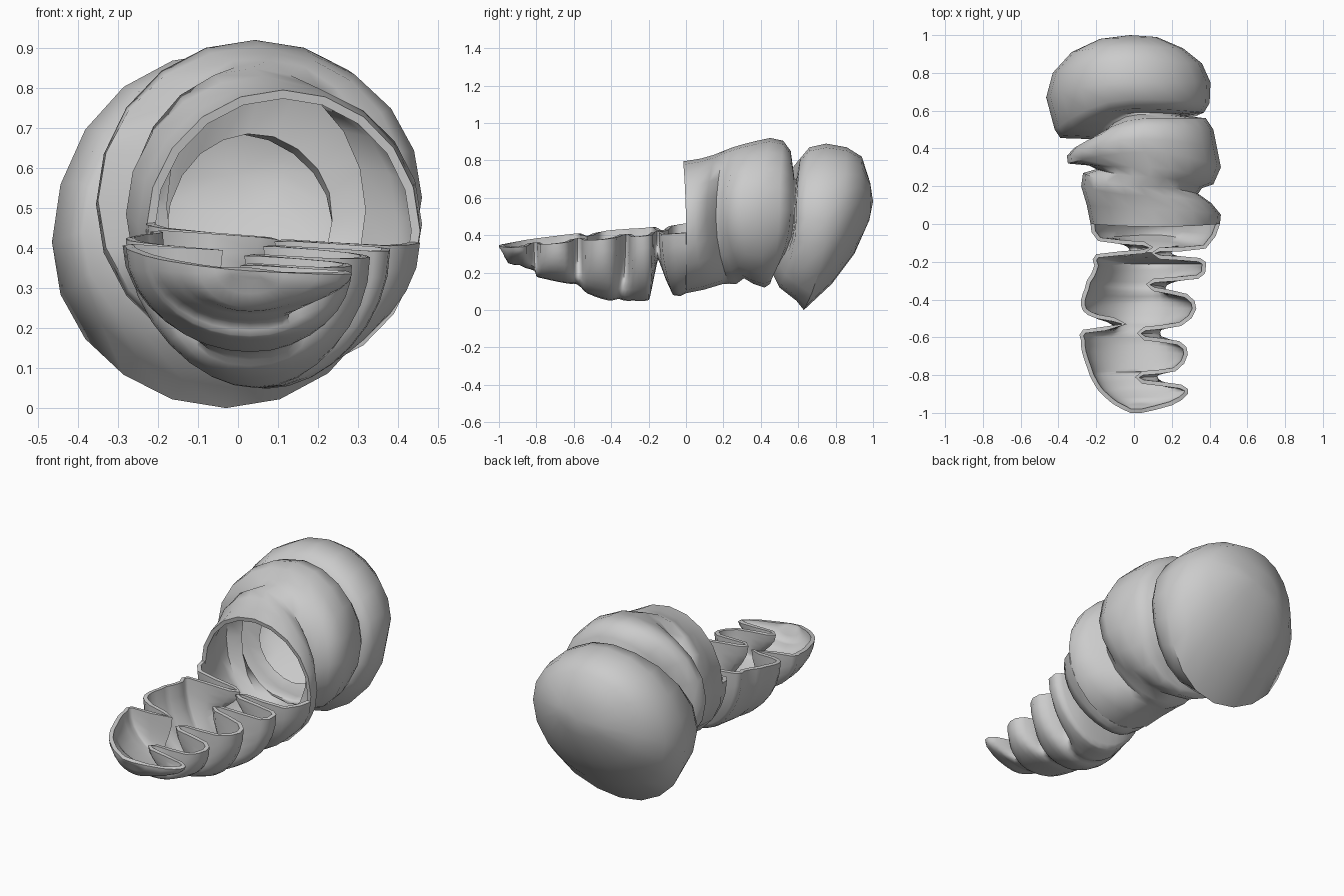
import bpy
from math import sin, cos, pi, radians

# Closed rear body: y,x of right side / y,x of left side / y,z of underside / y,z of top
BODY = [
    (0, .455, 0, -.23, 0, .09, -.015, .795),
    (.05, .46, .10, -.25, .10, .11, .08, .81),
    (.11, .41, .20, -.28, .20, .14, .15, .83),
    (.16, .34, .27, -.27, .23, .14, .20, .85),
    (.19, .36, .29, -.20, .27, .14, .25, .87),
    (.21, .42, .31, -.24, .31, .17, .30, .885),
    (.30, .46, .32, -.35, .36, .14, .38, .905),
    (.40, .44, .36, -.355, .42, .12, .45, .92),
    (.50, .42, .40, -.32, .45, .14, .52, .905),
    (.56, .38, .43, -.25, .455, .17, .56, .85),
    (.575, .25, .445, -.20, .46, .21, .58, .70),
    (.58, .25, .45, -.24, .465, .19, .59, .70),
    (.59, .37, .455, -.39, .50, .12, .61, .81),
    (.64, .40, .50, -.42, .59, .05, .66, .87),
    (.75, .405, .67, -.465, .63, .0, .75, .89),
    (.85, .36, .80, -.43, .78, .14, .86, .87),
    (.93, .26, .91, -.33, .90, .30, .94, .82),
    (.99, .12, .98, -.18, .98, .48, .985, .68),
]

# Open front trough: y,x of right rim / y,x of left rim / y,z of underside
TROUGH = [
    (-1, .04, -1, -.02, -.985, .32),
    (-.96, .20, -.96, -.10, -.95, .25),
    (-.90, .285, -.92, -.15, -.89, .24),
    (-.85, .25, -.88, -.19, -.86, .225),
    (-.825, .05, -.83, -.22, -.81, .21),
    (-.80, .05, -.80, -.235, -.80, .18),
    (-.78, .22, -.77, -.245, -.77, .17),
    (-.69, .285, -.68, -.275, -.68, .15),
    (-.62, .24, -.62, -.28, -.62, .14),
    (-.595, .06, -.56, -.27, -.59, .14),
    (-.565, .06, -.53, -.06, -.56, .12),
    (-.54, .25, -.50, -.20, -.53, .09),
    (-.45, .33, -.46, -.27, -.45, .06),
    (-.37, .28, -.40, -.28, -.40, .05),
    (-.335, .11, -.34, -.26, -.36, .06),
    (-.31, .11, -.30, -.25, -.33, .05),
    (-.29, .34, -.27, -.23, -.28, .05),
    (-.23, .38, -.22, -.21, -.21, .05),
    (-.18, .35, -.16, -.20, -.19, .08),
    (-.165, .14, -.135, .05, -.155, .25),
    (-.145, .14, -.115, .05, -.14, .25),
    (-.13, .38, -.09, -.19, -.07, .08),
    (0, .455, 0, -.23, 0, .09),
]


def refine(rows):
    """Add a smooth in-between row after each row."""
    out = []
    for i in range(len(rows) - 1):
        a, b, c, d = (rows[k] for k in (max(i - 1, 0), i, i + 1, min(i + 2, len(rows) - 1)))
        out.append(b)
        out.append(tuple((9 * (q + r) - p - s) / 16 for p, q, r, s in zip(a, b, c, d)))
    return out + [rows[-1]]


def body_ring(row, n=20):
    yr, xr, yl, xl, yb, zb, yt, zt = row
    cx, cz = (xr + xl) / 2, (zb + zt) / 2
    # the rear bulge leans slightly: left side lower, right side higher
    lean = .07 * min(1, max(0, (yl - .3) / .15))
    pts = []
    for i in range(n):
        c, s = cos(2 * pi * i / n), sin(2 * pi * i / n)
        y = (yr if c > 0 else yl) * c * c + (yt if s > 0 else yb) * s * s
        dx = (xr - cx) * c
        pts.append((cx + dx, y, cz + (zt - cz) * s + lean * dx * c ** 4))
    return pts


def trough_ring(row, n=16):
    yr, xr, yl, xl, yb, zb = row
    cx = .03 + .08 * max(0, 1 + yb / .5)
    base = .28 * min(1, max(0, yb + 1) / .25) ** .5
    pts = []
    for i in range(n + 1):
        a = -pi + pi * i / n
        c, s = cos(a), sin(a)
        y = (yr if c > 0 else yl) * c * c + yb * s * s
        side = xr - cx if c > 0 else cx - xl
        # folds are deepest at the rim and fade towards the underside
        x = cx + (base + (side - base) * c * c) * c
        rim = .445 + .1 * y - .07 * x
        pts.append((x, y, rim + (rim - zb) * s))
    return pts


def loft(name, rings, closed, tip=None):
    n = len(rings[0])
    verts = [p for r in rings for p in r]
    faces = []
    for r in range(len(rings) - 1):
        for i in range(n if closed else n - 1):
            j = (i + 1) % n
            a, b = r * n, (r + 1) * n
            faces.append((a + i, b + i, b + j, a + j))
    if tip:
        verts.append(tip)
        k = (len(rings) - 1) * n
        faces += [(k + i, len(verts) - 1, k + (i + 1) % n) for i in range(n)]
    if not closed:
        faces.append(tuple(range(n)))  # front end wall
    me = bpy.data.meshes.new(name)
    me.from_pydata(verts, [], faces)
    ob = bpy.data.objects.new(name, me)
    bpy.context.collection.objects.link(ob)
    # wall thickness, grown inwards
    mod = ob.modifiers.new("wall", 'SOLIDIFY')
    mod.thickness = .022
    mod.offset = -1
    bpy.ops.object.select_all(action='DESELECT')
    ob.select_set(True)
    bpy.context.view_layer.objects.active = ob
    bpy.ops.object.modifier_apply(modifier="wall")
    bpy.ops.object.shade_smooth_by_angle(angle=radians(60))
    return ob


# Bulging closed tube at the rear
loft("closed_tube", [body_ring(r) for r in BODY], True, (-.02, 1, .58))
# Cut-open folded half tube at the front
loft("open_trough", [trough_ring(r) for r in refine(TROUGH)], False)
